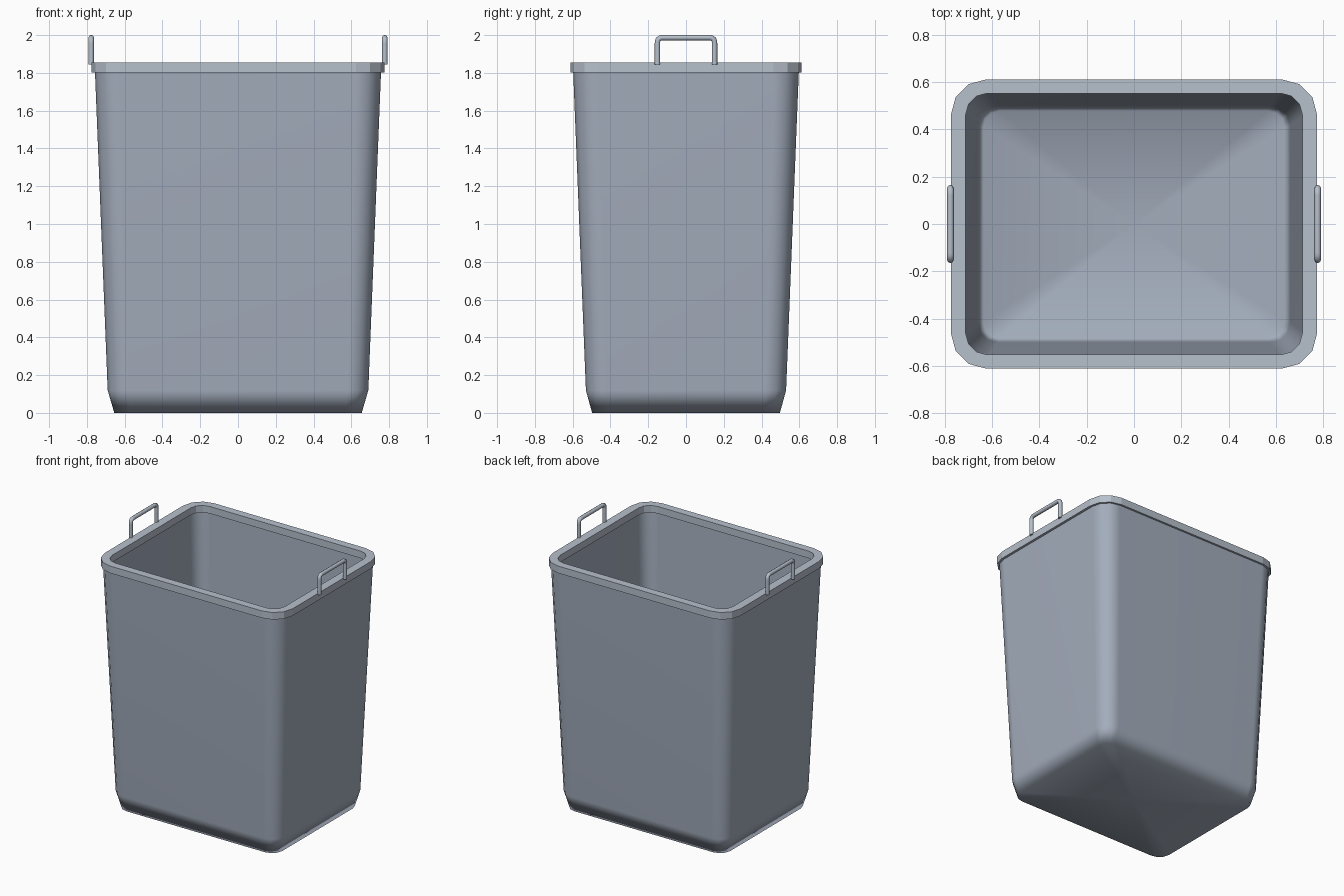
import bpy, bmesh
from math import sin, cos, pi

if "Cube" in bpy.data.objects:
    bpy.data.objects.remove(bpy.data.objects["Cube"])

SEG = 3  # facets per rounded corner


def material(name, rgb):
    m = bpy.data.materials.new(name)
    m.diffuse_color = (*rgb, 1)
    m.use_nodes = True
    m.node_tree.nodes["Principled BSDF"].inputs["Base Color"].default_value = m.diffuse_color
    return m


# Darker plastic for the body, lighter for the rim and handles
body_grey = material("body_grey", (0.365, 0.415, 0.50))
trim_grey = material("trim_grey", (0.47, 0.525, 0.60))


def loop(bm, hx, hy, r, z):
    """Rounded-rectangle ring of vertices, counter-clockwise."""
    ring = []
    for q, (sx, sy) in enumerate([(1, 1), (-1, 1), (-1, -1), (1, -1)]):
        for i in range(SEG + 1):
            a = (q + i / SEG) * pi / 2
            ring.append(bm.verts.new((sx * (hx - r) + r * cos(a),
                                      sy * (hy - r) + r * sin(a), z)))
    return ring


def bridge(bm, a, b):
    n = len(a)
    for i in range(n):
        j = (i + 1) % n
        bm.faces.new((a[i], a[j], b[j], b[i]))


def finish(bm, name, smooth, mat):
    for f in bm.faces:
        f.smooth = smooth
    me = bpy.data.meshes.new(name)
    bm.to_mesh(me)
    bm.free()
    me.materials.append(mat)
    ob = bpy.data.objects.new(name, me)
    bpy.context.collection.objects.link(ob)
    return ob


# Tapered thin-walled body with a chamfered base
bm = bmesh.new()
rings = [loop(bm, *p) for p in [(0.655, 0.497, 0.085, 0.0),
                                (0.69, 0.53, 0.11, 0.12),
                                (0.758, 0.598, 0.13, 1.825)]]
for a, b in zip(rings, rings[1:]):
    bridge(bm, a, b)
floor = bm.faces.new(rings[0][::-1])
bmesh.ops.poke(bm, faces=[floor])
body = finish(bm, "bin_body", True, body_grey)
wall = body.modifiers.new("wall", 'SOLIDIFY')
wall.thickness = 0.03
wall.offset = -1
# Large flat walls and floor keep their own shading, the chamfer blends them
body.modifiers.new("weighted", 'WEIGHTED_NORMAL').weight = 50

# Flat-faceted rim collar
bm = bmesh.new()
rim = [loop(bm, *p) for p in [(0.775, 0.612, 0.15, 1.803),
                              (0.775, 0.612, 0.15, 1.856),
                              (0.712, 0.553, 0.09, 1.856),
                              (0.712, 0.553, 0.09, 1.803)]]
for i in range(4):
    bridge(bm, rim[i], rim[(i + 1) % 4])
finish(bm, "rim", False, trim_grey)

# Wire handles standing on the short sides
half = [(0.151, 1.845), (0.151, 1.955), (0.151, 1.966),
        (0.146, 1.979), (0.133, 1.986), (0.122, 1.986)]
path = half + [(-y, z) for y, z in reversed(half)]
for side, sx in (("left", -1), ("right", 1)):
    cu = bpy.data.curves.new("handle_" + side, 'CURVE')
    cu.dimensions = '3D'
    cu.bevel_depth = 0.0145
    cu.bevel_resolution = 2
    cu.use_fill_caps = True
    cu.materials.append(trim_grey)
    sp = cu.splines.new('POLY')
    sp.points.add(len(path) - 1)
    for p, (y, z) in zip(sp.points, path):
        p.co = (sx * 0.777, y, z, 1)
    sp.use_smooth = True
    ob = bpy.data.objects.new("handle_" + side, cu)
    bpy.context.collection.objects.link(ob)
